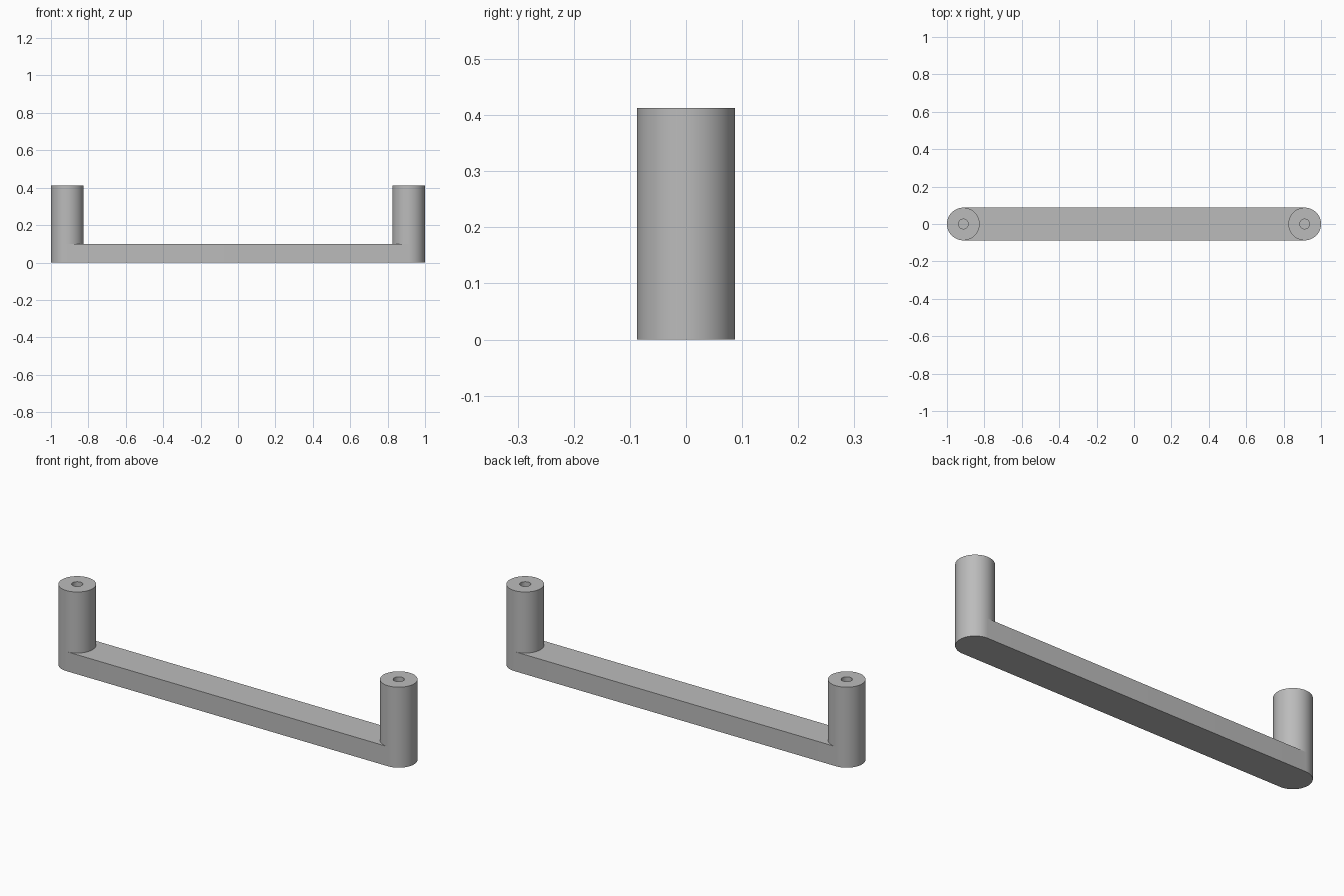
import bpy, bmesh, math

if "Cube" in bpy.data.objects:
    bpy.data.objects.remove(bpy.data.objects["Cube"])

R, HOLE_R = 0.0875, 0.026       # post and screw hole radii
CX = 1.0 - R                    # post centre along x
BAR_H, TOP, HOLE_Z = 0.10, 0.413, 0.17
SEG = 64

metal = bpy.data.materials.new("satin grey")
metal.diffuse_color = (0.5, 0.5, 0.5, 1)
metal.use_nodes = True
metal.node_tree.nodes["Principled BSDF"].inputs["Base Color"].default_value = metal.diffuse_color


def finish(name, bm):
    bmesh.ops.recalc_face_normals(bm, faces=bm.faces)
    mesh = bpy.data.meshes.new(name)
    bm.to_mesh(mesh)
    bm.free()
    mesh.materials.append(metal)
    obj = bpy.data.objects.new(name, mesh)
    bpy.context.collection.objects.link(obj)
    bpy.ops.object.select_all(action='DESELECT')
    obj.select_set(True)
    bpy.context.view_layer.objects.active = obj
    bpy.ops.object.shade_smooth_by_angle(angle=math.radians(30))


# Grip bar: round-ended outline extruded upward
bm = bmesh.new()
outline = []
for side, start in ((1, -math.pi / 2), (-1, math.pi / 2)):
    for i in range(SEG // 2 + 1):
        a = start + 2 * math.pi * i / SEG
        outline.append(bm.verts.new((side * CX + R * math.cos(a), R * math.sin(a), 0)))
base = bm.faces.new(outline)
ext = bmesh.ops.extrude_face_region(bm, geom=[base])
bmesh.ops.translate(bm, vec=(0, 0, BAR_H),
                    verts=[v for v in ext["geom"] if isinstance(v, bmesh.types.BMVert)])
finish("grip_bar", bm)


# Posts: turned profile with a blind screw hole in the top
def post(name, x):
    bm = bmesh.new()
    rings = []
    for r, z in ((R, BAR_H), (R, TOP), (HOLE_R, TOP), (HOLE_R, HOLE_Z)):
        rings.append([bm.verts.new((x + r * math.cos(2 * math.pi * i / SEG),
                                    r * math.sin(2 * math.pi * i / SEG), z))
                      for i in range(SEG)])
    for lo, hi in zip(rings, rings[1:]):
        for i in range(SEG):
            j = (i + 1) % SEG
            bm.faces.new((lo[i], lo[j], hi[j], hi[i]))
    bm.faces.new(rings[-1])     # hole floor
    bm.faces.new(rings[0])      # foot on the bar
    finish(name, bm)


post("left_post", -CX)
post("right_post", CX)
